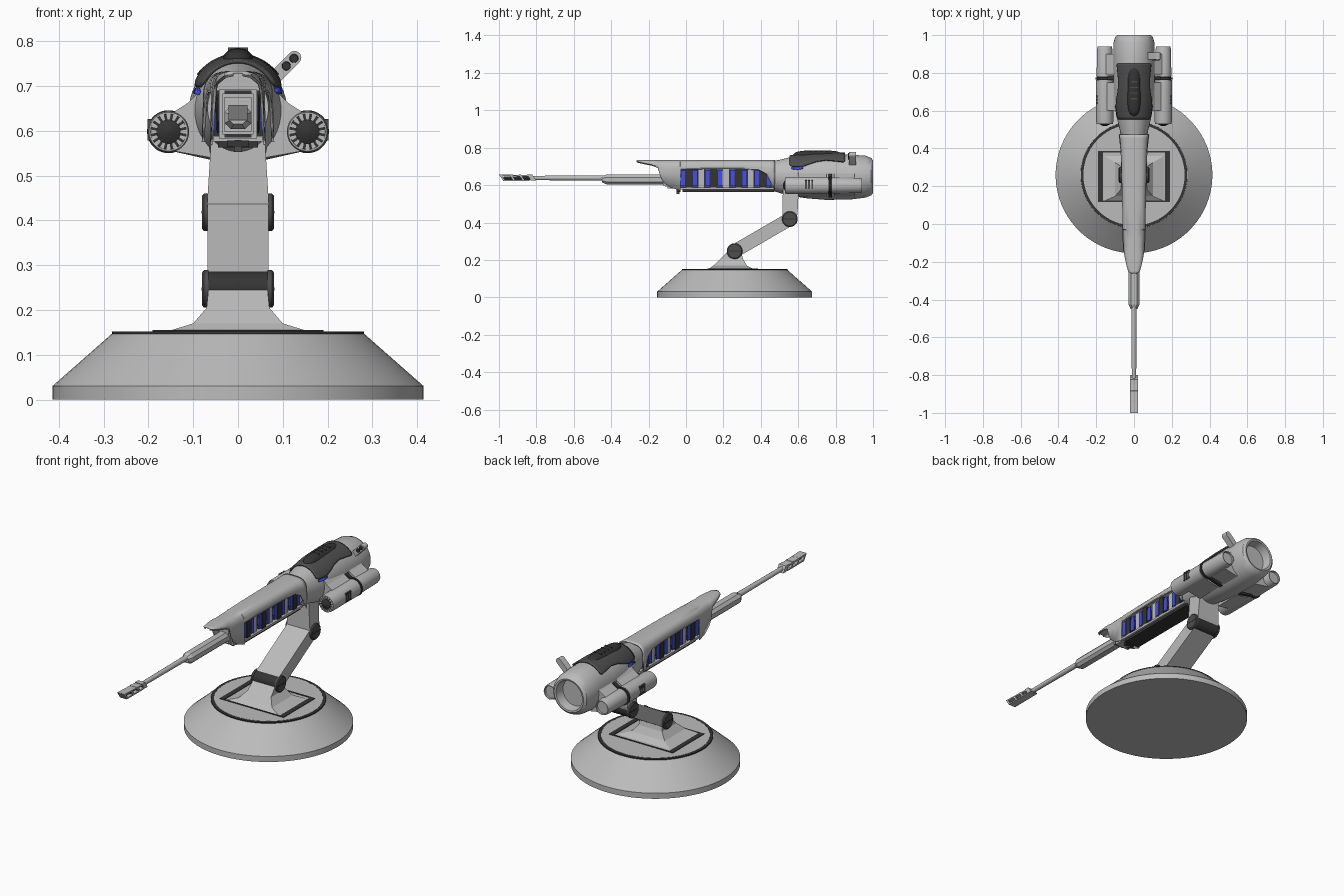
import bpy, bmesh, math
from math import cos, sin, pi, radians

if "Cube" in bpy.data.objects:
    bpy.data.objects.remove(bpy.data.objects["Cube"])


def material(name, rgb):
    m = bpy.data.materials.new(name)
    m.diffuse_color = (*rgb, 1)
    m.use_nodes = True
    m.node_tree.nodes["Principled BSDF"].inputs["Base Color"].default_value = m.diffuse_color
    return m


GREY = material("light grey", (0.5, 0.5, 0.5))
BLACK = material("black", (0.035, 0.035, 0.035))
DARK = material("dark grey", (0.075, 0.075, 0.075))
BLUE = material("glow blue", (0.06, 0.08, 0.75))


def build(name, verts, faces, mat, smooth=True):
    bm = bmesh.new()
    vs = [bm.verts.new(v) for v in verts]
    for f in faces:
        bm.faces.new([vs[i] for i in f])
    bmesh.ops.recalc_face_normals(bm, faces=bm.faces)
    me = bpy.data.meshes.new(name)
    bm.to_mesh(me)
    bm.free()
    me.materials.append(mat)
    o = bpy.data.objects.new(name, me)
    bpy.context.collection.objects.link(o)
    if smooth:
        bpy.ops.object.select_all(action='DESELECT')
        o.select_set(True)
        bpy.context.view_layer.objects.active = o
        bpy.ops.object.shade_smooth_by_angle(angle=radians(32))
    return o


def loft(name, rings, mat, closed=True, smooth=True):
    """Skin a list of equal-length rings; closed ones get end caps."""
    n = len(rings[0])
    verts = [p for r in rings for p in r]
    faces = []
    for k in range(len(rings) - 1):
        for i in range(n if closed else n - 1):
            j = (i + 1) % n
            faces.append((k * n + i, k * n + j, (k + 1) * n + j, (k + 1) * n + i))
    if closed:
        faces += [tuple(range(n)), tuple(range(len(verts) - n, len(verts)))]
    return build(name, verts, faces, mat, smooth)


def lathe(name, profile, centre, axis, mat, n=40):
    """Revolve (position, radius) pairs about an axis line through centre (a, b)."""
    rings = []
    for t, r in profile:
        ring = []
        for i in range(n):
            a = 2 * pi * (i + 0.5) / n
            u, v = centre[0] + r * cos(a), centre[1] + r * sin(a)
            ring.append({'x': (t, u, v), 'y': (u, t, v), 'z': (u, v, t)}[axis])
        rings.append(ring)
    return loft(name, rings, mat)


def box(name, x0, x1, y0, y1, z0, z1, mat):
    return loft(name, [[(x0, y0, z), (x1, y0, z), (x1, y1, z), (x0, y1, z)] for z in (z0, z1)], mat, smooth=False)


def side_prism(name, poly, w, mat):
    """Extrude a (y, z) outline across x."""
    return loft(name, [[(x, y, z) for y, z in poly] for x in (-w, w)], mat)


def lerp_table(table, y):
    for a, b in zip(table, table[1:]):
        if a[0] <= y <= b[0]:
            t = (y - a[0]) / (b[0] - a[0])
            return [p + (q - p) * t for p, q in zip(a[1:], b[1:])]
    return list(table[-1][1:])


# Round base with dark rim and framed pedestal
BY = 0.26
lathe("base", [(0, .415), (.03, .415), (.146, .283), (.148, .27)], (0, BY), 'z', GREY, 72)
lathe("base_rim", [(.142, .282), (.1515, .282), (.1515, .268), (.142, .268)], (0, BY), 'z', BLACK, 72)
lathe("base_top_plate", [(.14, .267), (.152, .267)], (0, BY), 'z', GREY, 72)
for s in (-1, 1):
    box("frame_side", s * .178 - .013, s * .178 + .013, .117, .385, .15, .155, BLACK)
    box("frame_end", -.19, .19, .251 + s * .131 - .004, .251 + s * .131 + .004, .15, .155, BLACK)
loft("pedestal", [[(-w, y0, z), (w, y0, z), (w, y1, z), (-w, y1, z)] for z, w, y0, y1 in
     [(.15, .165, .118, .365), (.17, .10, .147, .325), (.205, .07, .182, .305), (.245, .066, .222, .295)]],
     GREY, smooth=False)

# Two-joint arm
J1, J2 = (.26, .247), (.555, .418)
dy, dz = J2[0] - J1[0], J2[1] - J1[1]
L = math.hypot(dy, dz)
ny, nz = -dz / L * .036, dy / L * .036
side_prism("lower_arm", [(J1[0] + ny, J1[1] + nz), (J2[0] + ny, J2[1] + nz),
                         (J2[0] - ny, J2[1] - nz), (J1[0] - ny, J1[1] - nz)], .068, GREY)
for j in (J1, J2):
    lathe("joint_barrel", [(-.07, .039), (.07, .039)], j, 'x', BLACK, 32)
    for s in (-1, 1):
        lathe("joint_cap", [(s * .066, .042), (s * .076, .042), (s * .08, .037)], j, 'x', DARK, 32)
        box("joint_slot", s * .08 - .001, s * .08 + .001, j[0] - .036, j[0] + .036, j[1] - .003, j[1] + .003, BLACK)
loft("upper_arm", [[(-w, y0, z), (w, y0, z), (w, y1, z), (-w, y1, z)] for z, w, y0, y1 in
     [(.42, .0685, .515, .59), (.445, .0685, .515, .596), (.58, .06, .518, .603)]], GREY, smooth=False)

# Rear body: y, bottom, top, half width
BODY = [(.455, .572, .728, .068), (.5, .558, .735, .076), (.56, .542, .75, .09), (.65, .529, .76, .104),
        (.75, .521, .763, .11), (.88, .523, .763, .11), (.96, .533, .757, .108), (.99, .545, .745, .1),
        (1.0, .557, .733, .088)]


def body_point(y, a, off=0.0):
    b, t, w = lerp_table(BODY, y)
    return ((w + off) * cos(a), y, (b + t) / 2 + ((t - b) / 2 + off) * sin(a))


angles = [2 * pi * i / 48 for i in range(48)]
rings = [[body_point(r[0], a) for a in angles] for r in BODY]
rings += [[(r * cos(a), y, .645 + r * 1.02 * sin(a)) for a in angles] for y, r in [(.998, .078), (.95, .07)]]
loft("body", rings, GREY)


def patch(name, rows, off, mat):
    """Thin plate following the body; rows are (y, lowest angle, highest angle)."""
    rs = [[body_point(y, radians(lo + (hi - lo) * i / 24), off) for i in range(25)] for y, lo, hi in rows]
    o = loft(name, rs, mat, closed=False)
    o.modifiers.new("thickness", 'SOLIDIFY').thickness = .008
    o.modifiers["thickness"].offset = 0
    return o


# Top hatch, viewport blisters and blue side lights
patch("top_hatch", [(y, lo, 180 - lo) for y, lo in
      [(.555, 34), (.57, 28), (.62, 27), (.66, 34), (.7, 42), (.75, 46), (.8, 43), (.84, 40), (.85, 44)]], .006, DARK)
for a in (19, 153):
    patch("side_light", [(.565, a + 3, a + 8), (.6, a, a + 8), (.625, a + 3, a + 8)], .003, BLUE)
scope = []
for k in range(21):
    u = -1 + k / 10
    s = max(1 - abs(u) ** 4, .003) ** .5
    scope.append([(.036 * s * cos(a), .705 + .137 * u, .755 + .03 * s * sin(a)) for a in angles[::2]])
loft("hatch_scope", scope, BLACK)
for i in range(4):
    box("scope_rib", -.022, .022, .66 + i * .03, .666 + i * .03, .775, .786, DARK)

# Front shroud: y, bottom edge, half width
SHROUD = [(-.262, .724, .012), (-.25, .721, .028), (-.22, .714, .037), (-.18, .706, .046), (-.15, .694, .05),
          (-.138, .65, .052), (-.12, .615, .053), (-.085, .588, .055), (-.03, .57, .057), (-.029, .684, .057),
          (.1, .688, .06), (.3, .688, .064), (.39, .682, .067), (.43, .66, .07), (.455, .61, .073), (.475, .575, .075)]
rings = []
for y, zb, w in SHROUD:
    zs = max(zb, .675)
    arch = [(w * math.copysign(abs(cos(t)) ** .6, cos(t)), y, zs + (.731 - zs) * sin(t) ** .75)
            for t in [pi * i / 20 for i in range(21)]]
    rings.append([(w * 1.04, y, zb)] + arch + [(-w * 1.04, y, zb)])
shroud = loft("shroud", rings, GREY, closed=False)
mod = shroud.modifiers.new("thickness", 'SOLIDIFY')
mod.thickness, mod.offset = .006, 0

# Coil bay seen through the side windows
box("coil_core", -.03, .03, -.1, .47, .585, .69, BLACK)
box("bay_rail", -.056, .056, -.03, .47, .576, .588, GREY)
box("bay_floor", -.045, .045, -.02, .47, .563, .577, BLACK)
for i in range(4):
    y = -.03 + i * .132
    box("coil_glow", -.036, .036, y, y + .092, .592, .685, BLUE)
    lathe("coil_disc", [(-.05, .03), (-.046, .046), (.046, .046), (.05, .03)], (y + .046, .638), 'x', BLACK, 8).scale = (1, 1, 1)
    box("coil_bar", -.053, .053, y + .03, y + .062, .588, .69, BLACK)
    for c in (.012, .08):
        for s in (-1, 1):
            box("coil_window", s * .051 - .002, s * .051 + .002, y + c - .012, y + c + .012, .598, .678, BLUE)
    box("coil_divider", -.045, .045, y + .094, y + .13, .588, .69, GREY)

# Nested square mount behind the barrel
for i, (w, z0, z1) in enumerate([(.042, .583, .692), (.035, .592, .683), (.03, .599, .675)]):
    box("barrel_mount", -w, w, -.1 - i * .012, -.03, z0, z1, GREY)
box("lower_vent", -.025, .025, -.05, -.03, .564, .578, BLACK)
box("lower_pin", -.008, .008, -.05, -.036, .553, .58, DARK)

# Barrel: eight-sided sleeve, thin tube and slotted muzzle
BZ = .638
loft("barrel_sleeve", [[(k * x, y, .631 + k * z) for x, z in
     [(-.03, -.014), (-.016, -.027), (.016, -.027), (.03, -.014), (.03, .01), (.016, .025), (-.016, .025), (-.03, .01)]]
     for y, k in [(-.45, .6), (-.425, 1), (-.1, 1)]], GREY, smooth=False)
lathe("barrel_tube", [(-.83, .012), (-.44, .014)], (0, BZ), 'y', GREY, 12)
side_prism("muzzle_top", [(-1, .658), (-.83, .652), (-.83, .645), (-.995, .65)], .021, GREY)
side_prism("muzzle_bottom", [(-.978, .623), (-.84, .623), (-.82, .63), (-.973, .63)], .021, GREY)
for y, w in [(-1, .012), (-.945, .012), (-.895, .012), (-.85, .028)]:
    side_prism("muzzle_strut", [(y, .656), (y + w, .656), (y + w + .022, .624), (y + .022, .624)], .021, GREY)
lathe("muzzle_bore", [(-.975, .007), (-.83, .007)], (0, BZ), 'y', DARK, 10)

# Side pods with finned intakes, dark collar, vents and brackets
for s in (-1, 1):
    c = (s * .155, .598)
    lathe("pod_front", [(.56, .036), (.53, .04), (.53, .0435), (.545, .046), (.762, .046)], c, 'y', GREY)
    lathe("pod_collar", [(.755, .04), (.785, .04)], c, 'y', BLACK)
    lathe("pod_band", [(.766, .048), (.776, .048)], c, 'y', BLACK)
    lathe("pod_rear", [(.78, .043), (.925, .041), (.94, .037), (.938, .033), (.93, .032)], c, 'y', GREY)
    lathe("pod_intake", [(.534, .04), (.56, .04)], c, 'y', BLACK)
    lathe("pod_hub", [(.518, .008), (.528, .027), (.56, .027)], c, 'y', BLACK, 24)
    for i in range(16):
        a = 2 * pi * i / 16
        loft("intake_fin", [[(c[0] + r * cos(a) - w * sin(a), y, c[1] + r * sin(a) + w * cos(a))
             for r, w in [(.027, -.0025), (.041, -.005), (.041, .005), (.027, .0025)]] for y in (.531, .55)],
             GREY, smooth=False)
    for i in range(3):
        box("pod_vent", s * .198 - .004, s * .198 + .004, .636 + i * .017, .646 + i * .017, .578, .626, DARK)
    for y0, y1 in [(.6, .75), (.79, .9)]:
        loft("pod_bracket", [[(s * x, y, z) for x, z in
             [(.085, .69), (.112, .662), (.15, .638), (.145, .555), (.06, .54)]] for y in (y0, y1)], GREY, smooth=False)
    loft("pod_fin", [[(s * x, y, z) for x, z in [(.1, .665), (.14, .643), (.14, .553), (.06, .535)]]
         for y in (.762, .78)], BLACK, smooth=False)

# Sensor stalk: capsule tilted outwards with two dark lenses
d = .7071
outline = [(.03 + .015 * cos(t), .015 * sin(t)) for t in [-pi / 2 + pi * i / 12 for i in range(13)]]
outline += [(-.05, .015), (-.05, -.015)]
loft("sensor_stalk", [[(.105 + d * (u - v), y, .742 + d * (u + v)) for u, v in outline] for y in (.872, .908)], GREY)
for u in (.004, .028):
    lathe("sensor_lens", [(.866, .009), (.875, .0105)], (.105 + d * u, .742 + d * u), 'y', BLACK, 16)
